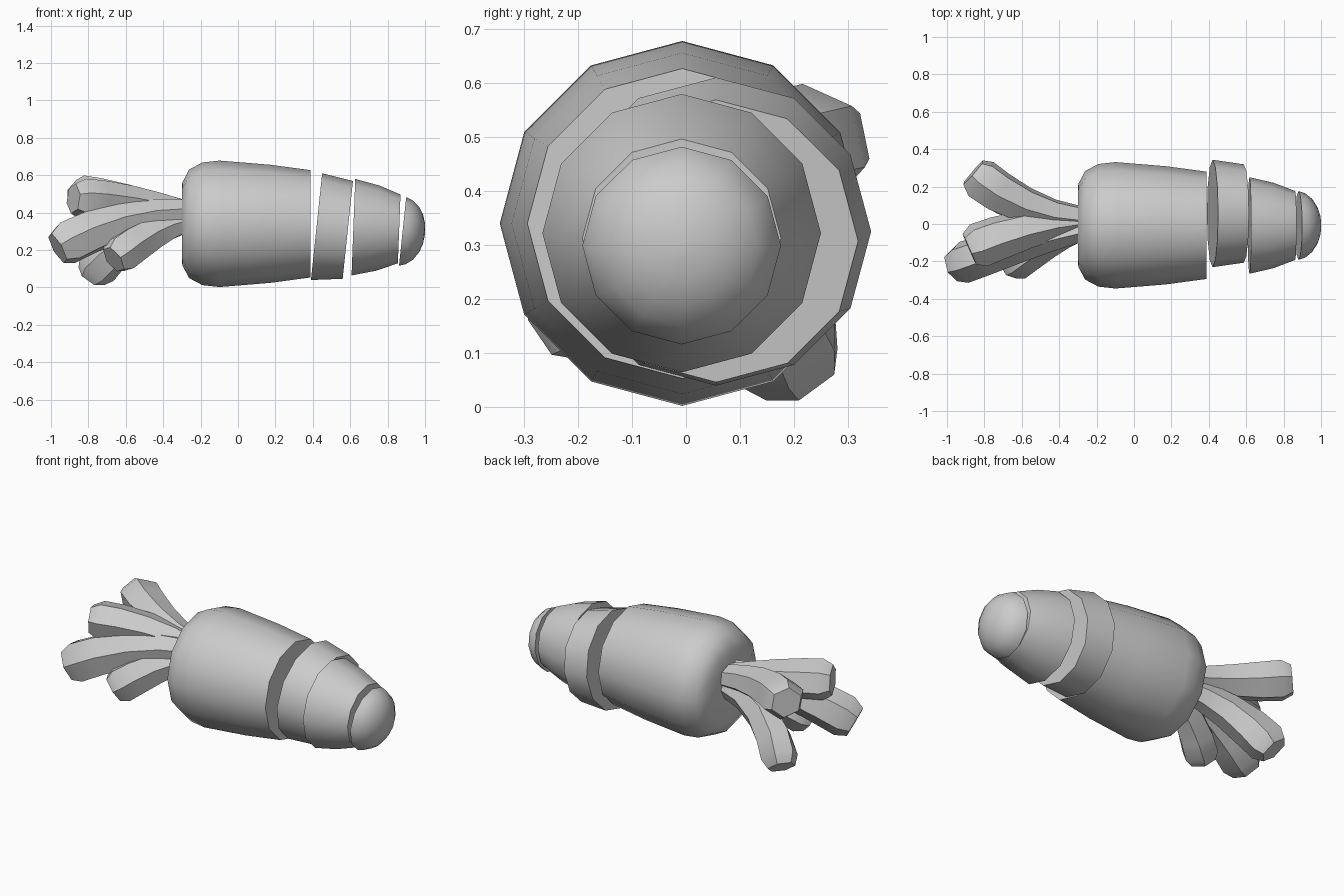
import bpy, bmesh, math
from mathutils import Vector, Matrix

if "Cube" in bpy.data.objects:
    bpy.data.objects.remove(bpy.data.objects["Cube"])

grey = bpy.data.materials.new("plain grey")
grey.use_nodes = True
colour = (0.6, 0.6, 0.6, 1)
grey.diffuse_color = colour
grey.node_tree.nodes["Principled BSDF"].inputs["Base Color"].default_value = colour


def loft(name, rings, sharp_angle):
    """Skin a list of vertex rings and close both ends."""
    bm = bmesh.new()
    loops = [[bm.verts.new(p) for p in ring] for ring in rings]
    n = len(loops[0])
    for a, b in zip(loops, loops[1:]):
        for i in range(n):
            j = (i + 1) % n
            bm.faces.new((a[i], a[j], b[j], b[i]))
    bm.faces.new(loops[0][::-1])
    bm.faces.new(loops[-1])
    bmesh.ops.recalc_face_normals(bm, faces=bm.faces)
    mesh = bpy.data.meshes.new(name)
    bm.to_mesh(mesh)
    bm.free()
    mesh.materials.append(grey)
    obj = bpy.data.objects.new(name, mesh)
    bpy.context.collection.objects.link(obj)
    bpy.ops.object.select_all(action='DESELECT')
    obj.select_set(True)
    bpy.context.view_layer.objects.active = obj
    bpy.ops.object.shade_smooth_by_angle(angle=math.radians(sharp_angle))
    return obj


def root_piece(name, centre, tilt, profile):
    """Twelve-sided turned piece; profile holds (distance along axis, radius)."""
    turn = Matrix.Rotation(math.radians(tilt), 3, 'Y')
    rings = []
    for d, r in profile:
        angles = [math.tau * i / 12 for i in range(12)]
        rings.append([Vector(centre) + turn @ Vector((d, r * math.sin(a), r * math.cos(a)))
                      for a in angles])
    return loft(name, rings, 40)


# Root: main body and three loose slices
root_piece("root_body", (0, -0.007, 0.34), 0,
           [(-0.30, 0.10), (-0.298, 0.22), (-0.262, 0.29), (-0.19, 0.328),
            (-0.10, 0.338), (0.17, 0.316), (0.387, 0.287)])
root_piece("root_slice", (0.42, 0.056, 0.325), 6, [(0, 0.287), (0.168, 0.263)])
root_piece("root_taper", (0.617, -0.008, 0.322), 2.2,
           [(0, 0.258), (0.13, 0.228), (0.245, 0.184)])
root_piece("root_tip", (0.88, -0.008, 0.299), 6,
           [(0, 0.184), (0.035, 0.172), (0.072, 0.143), (0.1, 0.1),
            (0.115, 0.055), (0.12, 0.01)])


def stalk(name, start, bend, end, width, depth, roll):
    """Six-sided stalk swelling along a curve to a blunt chamfered end."""
    p0, p1, p2 = Vector(start), Vector(bend), Vector(end)
    rings = []
    for t, swell in ((0, 0.55), (0.25, 0.7), (0.5, 0.85), (0.75, 0.97), (0.92, 1), (1, 0.74)):
        c = p0 * (1 - t) ** 2 + p1 * 2 * t * (1 - t) + p2 * t * t
        along = ((p1 - p0) * (1 - t) + (p2 - p1) * t).normalized()
        side = along.cross(Vector((0, 0, 1))).normalized()
        up = side.cross(along)
        spin = Matrix.Rotation(math.radians(roll), 3, along)
        rings.append([c + spin @ (side * width * swell * math.cos(k * math.tau / 6)
                                  + up * depth * swell * math.sin(k * math.tau / 6))
                      for k in range(6)])
    return loft(name, rings, 35)


# Leaf stalks fanning out behind the root
stalk("stalk_long", (-0.27, -0.03, 0.405), (-0.62, -0.10, 0.40), (-0.965, -0.225, 0.21),
      0.115, 0.125, 15)
stalk("stalk_upper_left", (-0.27, 0.03, 0.40), (-0.60, 0.05, 0.46), (-0.86, 0.275, 0.49),
      0.12, 0.115, 20)
stalk("stalk_lower_left", (-0.27, 0.03, 0.35), (-0.60, 0.06, 0.34), (-0.785, 0.215, 0.06),
      0.105, 0.115, 0)
stalk("stalk_short", (-0.27, -0.03, 0.35), (-0.45, -0.07, 0.32), (-0.665, -0.23, 0.15),
      0.1, 0.11, 10)
stalk("stalk_upper_right", (-0.27, 0.02, 0.40), (-0.57, 0.0, 0.465), (-0.88, -0.135, 0.475),
      0.125, 0.11, 15)
